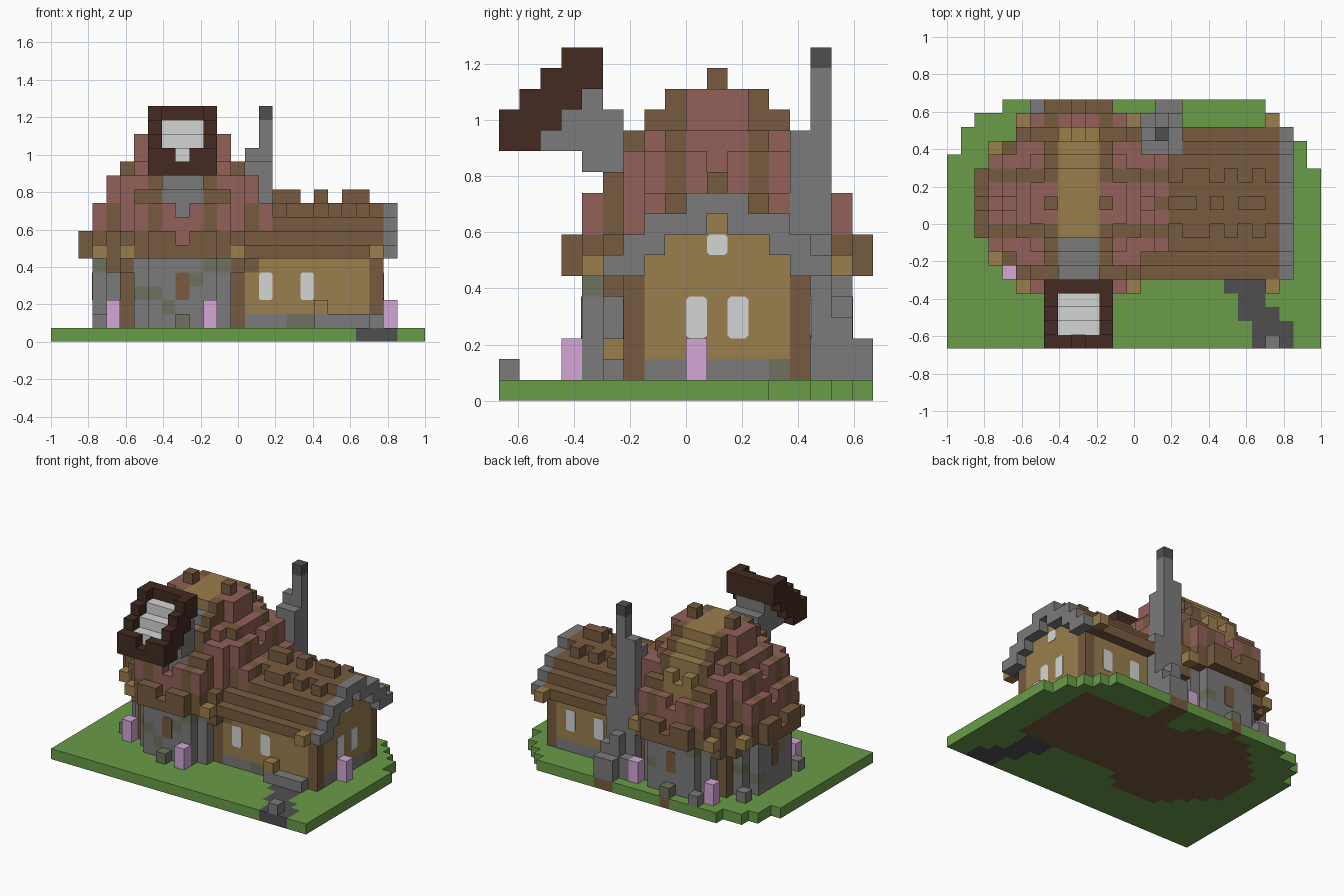
import bpy, bmesh
from mathutils import Vector

cube = bpy.data.objects.get("Cube")
if cube:
    bpy.data.objects.remove(cube, do_unlink=True)

U = 2 / 27                      # block size
CX, CY = 9, 10                  # tower centre block
HEX = dict(grass="699c48", wood="775b3f", red_shingle="926058", gold_wood="9a7e4d",
           stone="7b7b7b", mossy_stone="6f725e", dark_stone="4f4f4f",
           dark_wood="432b21", blossom="d4a7d7", glass="d4d6d5")


def linear(h):
    c = [int(h[n:n + 2], 16) / 255 for n in (0, 2, 4)]
    return [v / 12.92 if v < 0.04 else ((v + 0.055) / 1.055) ** 2.4 for v in c] + [1]


mats = {}
for name, h in HEX.items():
    m = bpy.data.materials.new(name)
    m.use_nodes = True
    m.diffuse_color = linear(h)
    m.node_tree.nodes["Principled BSDF"].inputs["Base Color"].default_value = linear(h)
    mats[name] = m
SLOT = {n: s for s, n in enumerate(HEX)}
blocks = {}


def span(a):
    return range(a, a + 1) if isinstance(a, int) else range(a[0], a[1] + 1)


def put(part, mat, x, y, z):
    """Fill an inclusive block range; later parts replace earlier ones."""
    for i in span(x):
        for j in span(y):
            for k in span(z):
                blocks[i, j, k] = (part, mat)


def disc(limit):
    """Round slice as (a, b, smaller, larger) offsets from the tower centre."""
    cells = [(a, b, *sorted((abs(a), abs(b)))) for a in range(-7, 8) for b in range(-7, 8)]
    return [c for c in cells if c[0] ** 2 + c[1] ** 2 <= limit and c[2:] != (5, 5)]


# Ground with stepped back corners and a path
left_steps, right_steps = [13, 15, 16, 16], [12, 14, 15, 16]
for i in range(27):
    back = left_steps[i] if i < 4 else right_steps[26 - i] if i > 22 else 17
    put("ground", "grass", i, (0, back), 0)
for a, b, lo, hi in disc(40):
    put("ground", "wood", CX + a, CY + b, 0)
put("ground", "wood", (14, 23), (6, 14), 0)
put("ground", "wood", (15, 16), (15, 17), 0)
put("ground", "wood", 9, 17, 0)
for j, first, last in ((0, 22, 24), (1, 22, 24), (2, 21, 23), (3, 21, 22), (4, 20, 22), (5, 20, 22)):
    put("path", "dark_stone", (first, last), j, 0)

# Annex walls, footing and corner posts
put("annex_wall", "gold_wood", (13, 23), (6, 14), (2, 5))
put("annex_wall", "gold_wood", (13, 23), (7, 13), 6)
put("annex_wall", "gold_wood", (13, 23), (8, 12), 7)
put("annex_wall", "gold_wood", (13, 23), 10, 8)
put("annex_footing", "stone", (13, 23), (6, 14), 1)
put("annex_footing", "mossy_stone", (17, 18), 6, 1)
put("annex_footing", "mossy_stone", 23, 13, 1)
for j in (6, 14):
    put("annex_post", "wood", 23, j, (1, 5))

# Annex roof and its stone gable arch share one stepped profile
for part, mat, xs in (("annex_roof", "wood", (13, 23)), ("gable_arch", "stone", 24)):
    for k, outer, inner in ((6, 5, 4), (7, 4, 3), (8, 3, 1)):
        for s in (-1, 1):
            ends = sorted((CY + s * outer, CY + s * inner))
            put(part, mat, xs, ends, k)
    put(part, mat, xs, (9, 11), 9)
for i in (16, 17, 19, 21, 22):
    put("roof_ridge", "wood", i, 10, 10)
for i in (14, 15, 17, 18, 20, 22):
    for j in (8, 12):
        put("annex_roof", "wood", i, j, 9)

# Tower stone wall with timber posts, brackets under the eaves and moss
for a, b, lo, hi in disc(41):
    if (lo, hi) == (4, 5):
        put("post_bracket", "wood", CX + a, CY + b, 5)
    elif (lo, hi) == (4, 4):
        put("tower_post", "wood", CX + a, CY + b, (1, 5))
    else:
        put("tower_wall", "stone", CX + a, CY + b, (1, 5))
for i, j, k in ((3, 8, 5), (6, 5, 3), (7, 4, 3), (10, 4, 4), (11, 4, 5), (12, 5, 5), (8, 4, 2),
                (3, 9, 4), (3, 12, 2), (4, 13, 3), (7, 16, 5), (11, 16, 3)):
    put("tower_wall", "mossy_stone", i, j, k)

# Tower eaves with pale beam ends and a notch in the middle of each side
for a, b, lo, hi in disc(53):
    tip = (lo, hi) == (4, 6)
    put("tower_eaves", "gold_wood" if tip else "wood", CX + a, CY + b, 6)
    if not tip and (lo, hi) != (0, 7):
        put("tower_eaves", "red_shingle" if (lo, hi) == (0, 6) else "wood", CX + a, CY + b, 7)
for j in (4, 16):
    put("beam_end", "gold_wood", 23, j, 6)

# Stepped tower roof with timber ribs and a pale band over the top
for k, limit in ((8, 45), (9, 45), (10, 34), (11, 34), (12, 20), (13, 13), (14, 13)):
    for a, b, lo, hi in disc(limit):
        notch = (lo, hi, k) in ((0, 6, 9), (0, 5, 11))
        trimmed = (k == 14 and abs(b) > 2) or (k >= 13 and abs(a) == 3 and lo == 2)
        short = k == 11 and abs(b) == 5 and lo >= 2
        if notch or trimmed or short or (lo, hi) == (4, 5):
            continue
        mat = "red_shingle"
        if abs(a) <= 1 and b <= -3 and (k >= 10 or b == -5):
            mat = "stone"
        elif abs(a) <= 1 and -2 <= b <= 5:
            mat = "gold_wood"
        elif lo == 2 or ((lo, hi) == (3, 5) and (abs(b) == 5 or k < 10)):
            mat = "wood"
        put("tower_roof", mat, CX + a, CY + b, k)
for i in (7, 11):
    put("roof_knob", "wood", i, CY, 15)

# Chimney, stepping in as it rises
put("chimney", "stone", (14, 16), (14, 15), (1, 7))
put("chimney", "stone", 14, 16, (1, 2))
put("chimney", "stone", 15, 16, (1, 4))
put("chimney", "stone", 16, 16, (1, 3))
put("chimney", "stone", (15, 16), 17, (1, 2))
put("chimney", "stone", (14, 15), 14, (8, 12))
put("chimney", "stone", 14, 15, (8, 13))
put("chimney", "stone", 15, 15, (8, 15))
put("chimney_cap", "dark_stone", 15, 15, 16)

# Telescope mount
put("telescope_mount", "stone", (8, 10), 5, 10)
put("telescope_mount", "stone", (8, 10), (4, 5), 11)
put("telescope_mount", "stone", (8, 10), (2, 5), 12)
put("telescope_mount", "stone", (8, 10), (3, 5), 13)
put("telescope_mount", "stone", (8, 10), 4, 14)

# Telescope dish: slanted frame with a recessed pale lens
for k, first, last in ((12, 0, 1), (13, 0, 2), (14, 1, 3), (15, 2, 4), (16, 3, 4)):
    for i in (7, 11):
        put("telescope_frame", "dark_wood", i, (first, last), k)
    put("telescope_frame", "dark_wood", (8, 10), last, k)
    if 12 < k < 16:
        put("telescope_lens", "glass", (8, 10), last - 1, k)
put("telescope_frame", "dark_wood", (8, 10), (0, 1), 12)
for i in (8, 10):
    put("telescope_frame", "dark_wood", i, 0, 13)

# Flowers, loose stones and doorstep
for i, j in ((4, 5), (11, 3), (24, 9), (5, 16), (13, 16)):
    put("flower", "blossom", i, j, (1, 2))
for i, j in ((9, 3), (9, 17), (23, 0), (6, 17), (3, 14), (3, 6)):
    put("loose_stone", "mossy_stone" if i == 9 else "stone", i, j, 1)
put("doorstep", "stone", (19, 22), 5, 1)
put("step_post", "gold_wood", 19, 5, 2)


def finish(name, bm):
    mesh = bpy.data.meshes.new(name)
    bm.to_mesh(mesh)
    bm.free()
    for m in mats.values():
        mesh.materials.append(m)
    ob = bpy.data.objects.new(name, mesh)
    bpy.context.collection.objects.link(ob)


# Turn every part's exposed block sides into a mesh
shift = Vector((13.5, 9, 0))
for part in sorted({p for p, _ in blocks.values()}):
    bm = bmesh.new()
    for pos, (owner, mat) in blocks.items():
        if owner != part:
            continue
        centre = Vector(pos) + Vector((0.5, 0.5, 0.5)) - shift
        for axis in range(3):
            for s in (-1, 1):
                d = Vector([s * (n == axis) for n in range(3)])
                if tuple(int(p + q) for p, q in zip(pos, d)) in blocks:
                    continue
                u = Vector([float(n == (axis + 1) % 3) for n in range(3)])
                v = d.cross(u)
                ring = [centre + (d + u * p + v * q) / 2
                        for p, q in ((-1, -1), (1, -1), (1, 1), (-1, 1))]
                f = bm.faces.new([bm.verts.new(c * U) for c in ring])
                f.material_index = SLOT[mat]
    bmesh.ops.remove_doubles(bm, verts=bm.verts, dist=U / 100)
    finish(part, bm)


def window(name, mat, x, y, z, out, tall):
    """Thin plate with clipped corners, centred on a block side."""
    out = Vector(out)
    side = Vector((0, 0, 1)).cross(out)
    w, h, c = 0.5, tall / 2, 0.14
    outline = [(w - c, -h), (w, c - h), (w, h - c), (w - c, h),
               (c - w, h), (-w, h - c), (-w, c - h), (c - w, -h)]
    base = Vector((x, y, z)) - shift + out * 0.04
    bm = bmesh.new()
    f = bm.faces.new([bm.verts.new((base + side * p + Vector((0, 0, q))) * U) for p, q in outline])
    ext = bmesh.ops.extrude_face_region(bm, geom=[f])
    back = [g for g in ext["geom"] if isinstance(g, bmesh.types.BMVert)]
    bmesh.ops.translate(bm, verts=back, vec=-out * 0.06 * U)
    bmesh.ops.recalc_face_normals(bm, faces=bm.faces)
    for f in bm.faces:
        f.material_index = SLOT[mat]
    finish(name, bm)


# Annex and tower windows
FRONT, BACK, LEFT, RIGHT = (0, -1, 0), (0, 1, 0), (1, 0, 0), (-1, 0, 0)
for x in (15.5, 18.5):
    window("annex_front_window", "glass", x, 6, 4, FRONT, 2)
for x in (18.5, 21.5):
    window("annex_back_window", "glass", x, 15, 4, BACK, 2)
for y in (9.5, 11.5):
    window("annex_side_window", "glass", 24, y, 4, LEFT, 2)
window("gable_window", "glass", 24, 10.5, 7.5, LEFT, 1)
for x, y, out in ((9.5, 4, FRONT), (9.5, 17, BACK), (3, 10.5, RIGHT)):
    window("tower_shutter", "wood", x, y, 4, out, 2)
